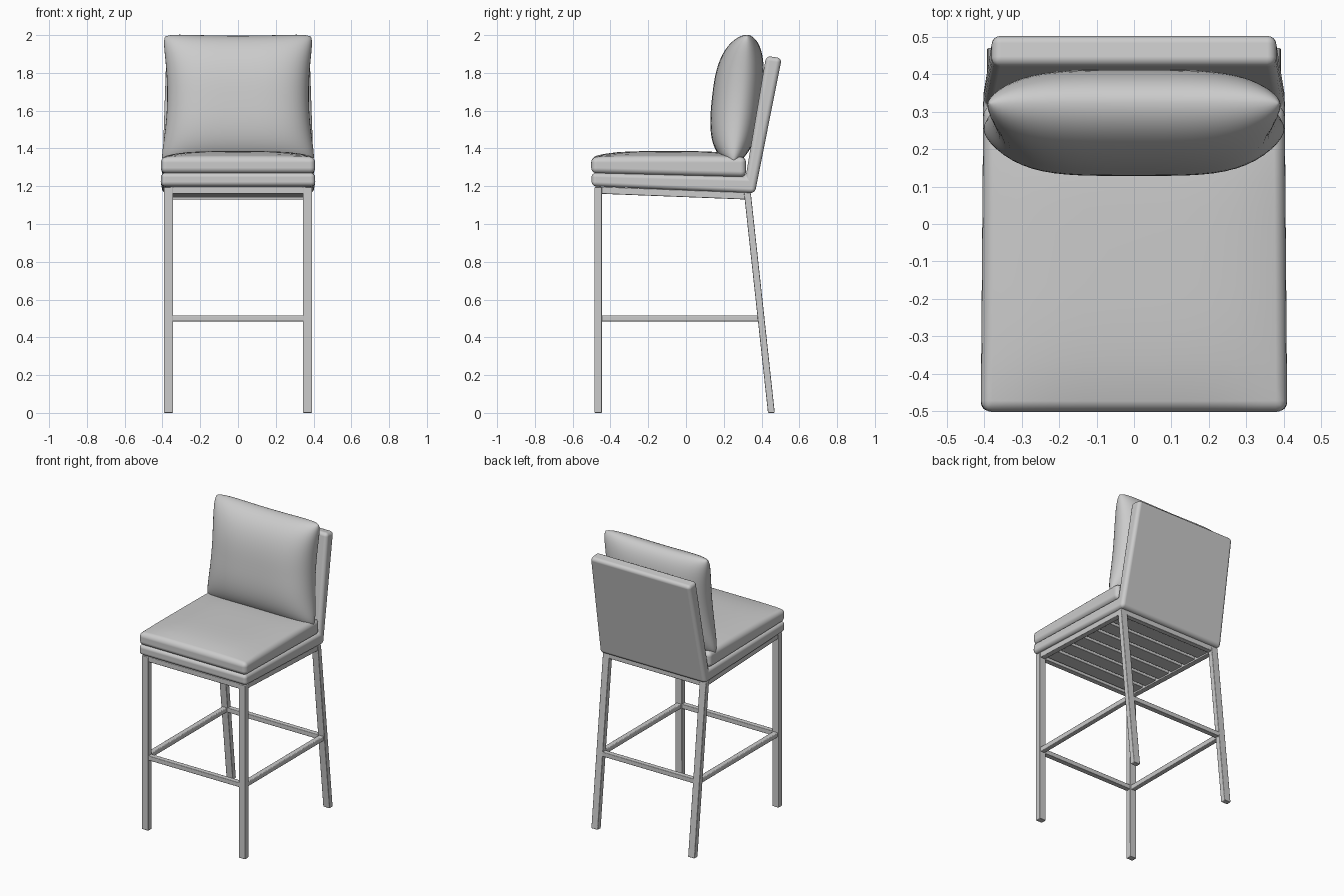
import bpy, bmesh, math
from mathutils import Vector as V

if "Cube" in bpy.data.objects:
    bpy.data.objects.remove(bpy.data.objects["Cube"])

GREY = bpy.data.materials.new("light grey")
GREY.diffuse_color = (0.6, 0.6, 0.6, 1)
GREY.use_nodes = True
GREY.node_tree.nodes["Principled BSDF"].inputs["Base Color"].default_value = GREY.diffuse_color


def finish(name, bm, bevel=0.0, segments=2):
    bmesh.ops.recalc_face_normals(bm, faces=bm.faces)
    me = bpy.data.meshes.new(name)
    bm.to_mesh(me)
    bm.free()
    me.shade_smooth()
    me.materials.append(GREY)
    ob = bpy.data.objects.new(name, me)
    bpy.context.collection.objects.link(ob)
    if bevel:
        b = ob.modifiers.new("Rounded edges", 'BEVEL')
        b.width, b.segments = bevel, segments
        b.limit_method = 'ANGLE'
        b.angle_limit = math.radians(40)
        b.harden_normals = True
    return ob


def bar(name, p, q, a, b, bevel=0.005):
    """Straight bar from p to q; a and b are the half-width vectors."""
    p, q, a, b = V(p), V(q), V(a), V(b)
    bm = bmesh.new()
    ends = [[bm.verts.new(e + a * i + b * j)
             for i, j in ((-1, -1), (1, -1), (1, 1), (-1, 1))] for e in (p, q)]
    for ring in ends:
        bm.faces.new(ring)
    for k in range(4):
        n = (k + 1) % 4
        bm.faces.new((ends[0][k], ends[0][n], ends[1][n], ends[1][k]))
    return finish(name, bm, bevel, 2)


# Upholstered shell: L-shaped side profile (y, z), narrowing towards the top
profile = [(-0.50, 1.20), (0.365, 1.163), (0.507, 1.878),
           (0.424, 1.89), (0.316, 1.25), (-0.50, 1.272)]
bm = bmesh.new()
sides = []
for s in (-1, 1):
    sides.append([bm.verts.new((s * (0.41 - 0.033 * max(0, z - 1.2)
                                     - 0.008 * max(0, y + 0.5)), y, z))
                  for y, z in profile])
    bm.faces.new(sides[-1])
for k in range(len(profile)):
    n = (k + 1) % len(profile)
    bm.faces.new((sides[0][k], sides[0][n], sides[1][n], sides[1][k]))
finish("seat_base_and_back", bm, 0.024, 4)

# Seat cushion: box with a domed top
bm = bmesh.new()
bmesh.ops.create_cube(bm, size=2)
flat = [e for e in bm.edges if abs(e.verts[0].co.z - e.verts[1].co.z) < 0.01]
bmesh.ops.subdivide_edges(bm, edges=flat, cuts=11, use_grid_fill=True)
for v in bm.verts:
    u, w, top = v.co.x, v.co.y, v.co.z > 0
    y = -0.092 + 0.41 * w
    z = 1.268 - 0.024 * (y + 0.5)
    if top:
        z = 1.355 + 0.031 * (1 - u ** 4) * (1 - w ** 4)
    v.co = ((0.409 - 0.008 * (y + 0.5)) * u, y, z)
finish("seat_cushion", bm, 0.03, 4)

# Back pillow: two bulging sheets joined at a pinched outline
N = 32
bm = bmesh.new()
for side, depth in ((-1, 0.15), (1, 0.115)):
    rows = []
    for j in range(N + 1):
        row = []
        for i in range(N + 1):
            u = math.sin(math.pi * (i / N - 0.5))
            w = math.sin(math.pi * (j / N - 0.5))
            rnd = 1 - 0.05 * (u * w) ** 8
            x = (0.412 - 0.006 * w) * u * (1 - 0.09 * (1 - w * w)) * rnd
            h = w * (1 - 0.035 * (1 - u * u)) * rnd
            t = math.sqrt(max(0, (1 - u ** 4) * (1 - abs(w) ** 2.8)))
            row.append(bm.verts.new((x, 0.287 + 0.037 * h + side * depth * t,
                                     1.662 + 0.347 * h)))
        rows.append(row)
    for j in range(N):
        for i in range(N):
            bm.faces.new((rows[j][i], rows[j][i + 1],
                          rows[j + 1][i + 1], rows[j + 1][i]))
bmesh.ops.remove_doubles(bm, verts=bm.verts, dist=0.0002)
finish("back_pillow", bm)

# Legs, side rails and side stretchers, mirrored left and right
for s, tag in ((-1, "left"), (1, "right")):
    x = 0.368 * s
    bar("front_leg_" + tag, (x, -0.465, 0), (x, -0.465, 1.195),
        (0.025, 0, 0), (0, 0.02, 0))
    bar("rear_leg_" + tag, (x, 0.452, 0), (x, 0.325, 1.165),
        (0.025, 0, 0), (0, 0.018, 0))
    bar("side_rail_" + tag, (x, -0.465, 1.179), (x, 0.325, 1.148),
        (0.02, 0, 0), (0, 0, 0.0185))
    bar("side_stretcher_" + tag, (x, -0.46, 0.5), (x, 0.397, 0.5),
        (0.018, 0, 0), (0, 0, 0.016))

# Cross rails and cross stretchers
for name, y, z, h in (("front_rail", -0.465, 1.179, 0.0185),
                      ("rear_rail", 0.325, 1.148, 0.0185),
                      ("front_stretcher", -0.465, 0.5, 0.016),
                      ("rear_stretcher", 0.397, 0.5, 0.016)):
    bar(name, (-0.36, y, z), (0.36, y, z), (0, 0.018, 0), (0, 0, h))

# Slats under the seat, following its slope
for k in range(6):
    y = -0.382 + 0.126 * k
    z = 1.183 - 0.04 * (y + 0.5)
    bar("seat_slat_%d" % (k + 1), (-0.355, y, z), (0.355, y, z),
        (0, 0.052, -0.0021), (0, 0, 0.012), 0.005)
